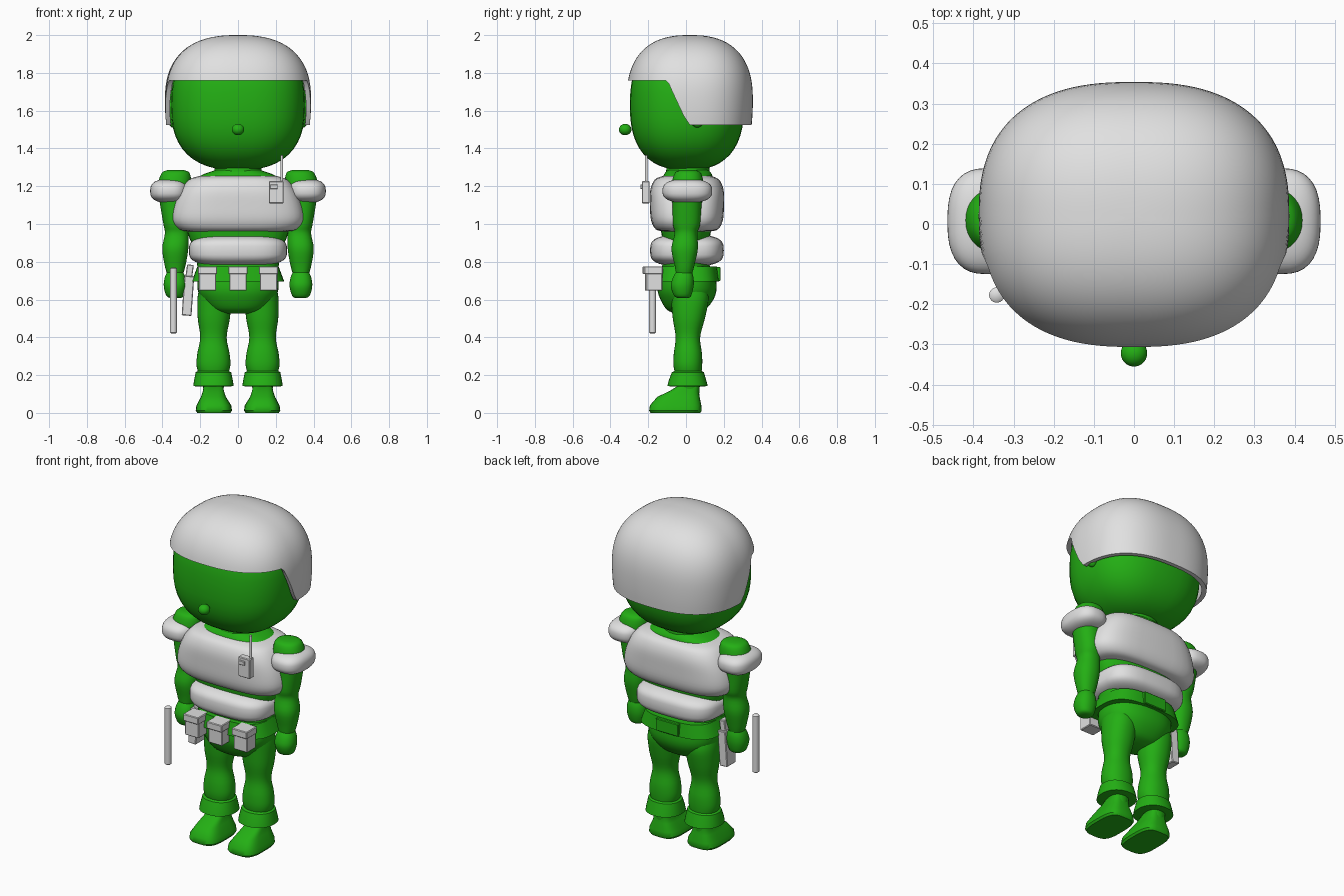
import bpy, bmesh
from math import cos, sin, pi, radians
from mathutils import Matrix, Vector

old = bpy.data.objects.get("Cube")
if old:
    bpy.data.objects.remove(old, do_unlink=True)


def material(name, color):
    mat = bpy.data.materials.new(name)
    mat.use_nodes = True
    mat.diffuse_color = color
    mat.node_tree.nodes["Principled BSDF"].inputs["Base Color"].default_value = color
    return mat


GREEN = material("bright green", (0.017, 0.43, 0.007, 1))
WHITE = material("light grey", (0.75, 0.75, 0.75, 1))


def finish(name, bm, mat, angle=40):
    """Turn a bmesh into a shaded, coloured object."""
    bmesh.ops.remove_doubles(bm, verts=bm.verts, dist=0.0002)
    mesh = bpy.data.meshes.new(name)
    bm.to_mesh(mesh)
    bm.free()
    mesh.materials.append(mat)
    mesh.shade_smooth()
    mesh.set_sharp_from_angle(angle=radians(angle))
    obj = bpy.data.objects.new(name, mesh)
    bpy.context.collection.objects.link(obj)
    return obj


def signed_power(value, power):
    return abs(value) ** power * (1 if value >= 0 else -1)


def outline(count, p):
    """Unit superellipse, counterclockwise."""
    turns = [2 * pi * i / count for i in range(count)]
    return [(signed_power(cos(a), 2 / p), signed_power(sin(a), 2 / p)) for a in turns]


def skin(bm, rings, caps=True):
    """Bridge point rings from bottom to top."""
    loops = [[bm.verts.new(co) for co in ring] for ring in rings]
    n = len(loops[0])
    for low, high in zip(loops, loops[1:]):
        for i in range(n):
            j = (i + 1) % n
            bm.faces.new((low[i], low[j], high[j], high[i]))
    if caps:
        bm.faces.new(loops[0][::-1])
        bm.faces.new(loops[-1])


def spline(rows, steps):
    """Smoothly interpolate between the section rows."""
    rows = [Vector(r) for r in rows]
    result = []
    for i in range(len(rows) - 1):
        a, b = rows[max(i - 1, 0)], rows[i]
        c, d = rows[i + 1], rows[min(i + 2, len(rows) - 1)]
        for s in range(steps):
            t = s / steps
            result.append(b + (c - a) * (t / 2) + (a * 2 - b * 5 + c * 4 - d) * (t * t / 2)
                          + (b * 3 - a - c * 3 + d) * (t ** 3 / 2))
    return result + [rows[-1]]


def loft(name, mat, rows, p=2.2, steps=4, side=1):
    """Stack sections given as (z, centre x, centre y, radius x, radius y)."""
    bm = bmesh.new()
    shape = outline(36, p)
    sections = spline(rows, steps) if steps > 1 else rows
    skin(bm, [[(x * side + rx * u, y + ry * v, z) for u, v in shape]
              for z, x, y, rx, ry in sections])
    return finish(name, bm, mat)


def pair(name, mat, rows, **options):
    for label, side in (("left_", 1), ("right_", -1)):
        loft(label + name, mat, rows, side=side, **options)


def blob(name, mat, centre, radii, p=2.0, q=2.0):
    """Superellipsoid: p squares the side profile, q the plan."""
    x, y, z = centre
    rx, ry, rz = radii
    rows = []
    for i in range(25):
        a = -pi / 2 + pi * (i + 0.03) / 24.06
        k = cos(a) ** (2 / p)
        rows.append((z + rz * signed_power(sin(a), 2 / p), x, y, rx * k, ry * k))
    return loft(name, mat, rows, p=q, steps=1)


def box(name, mat, centre, size, tilt=0, bevel=0.004):
    bm = bmesh.new()
    bmesh.ops.create_cube(bm, size=1)
    bmesh.ops.scale(bm, vec=size, verts=bm.verts)
    bmesh.ops.bevel(bm, geom=bm.edges[:], offset=bevel, segments=1, affect='EDGES')
    bm.transform(Matrix.Translation(centre) @ Matrix.Rotation(radians(tilt), 4, 'Y'))
    return finish(name, bm, mat, 25)


def rod(name, mat, x, y, low, high, r):
    tip = r / 3
    return loft(name, mat, [(low, x, y, r * 0.6, r * 0.6), (low + tip, x, y, r, r),
                            (high - tip, x, y, r, r), (high, x, y, r * 0.6, r * 0.6)],
                p=2, steps=1)


# Head, ears, nose and neck
blob("head", GREEN, (0, 0.005, 1.63), (0.355, 0.302, 0.345), 2.5, 2.5)
for label, s in (("left_ear", 1), ("right_ear", -1)):
    blob(label, GREEN, (s * 0.345, 0.06, 1.61), (0.035, 0.05, 0.1))
blob("nose", GREEN, (0, -0.322, 1.5), (0.033, 0.033, 0.03))
loft("neck", GREEN, [(1.22, 0, 0.01, 0.13, 0.12), (1.34, 0, 0.01, 0.12, 0.11)], steps=1)


# Helmet with a raised front rim that slants down to the sides
def rim_height(y):
    t = min(max((y + 0.1) / 0.11, 0), 1)
    return 1.76 - 0.235 * t


def helmet_scale(z):
    if z < 1.65:
        return 1 - 0.02 * ((1.65 - z) / 0.13) ** 2
    return max(1 - ((z - 1.65) / 0.35) ** 2.5, 0) ** 0.4


def helmet_ring(s, shell):
    ring = []
    for u, v in outline(120, 2.5):
        low = rim_height(0.02 + 0.333 * v)
        z = low + (2 - low) * (1 - (1 - s) ** 2)
        k = helmet_scale(z)
        ring.append(((0.387 - shell) * k * u, 0.02 + (0.334 - shell) * k * v,
                     z - shell * s))
    return ring


bm = bmesh.new()
inner = [helmet_ring(i / 24, 0.025) for i in range(24, -1, -1)]
outer = [helmet_ring(i / 24, 0) for i in range(25)]
skin(bm, inner + outer, caps=False)
finish("helmet", bm, WHITE)

# Torso, pelvis and belt
loft("torso", GREEN, [(0.74, 0, 0, 0.21, 0.13), (0.86, 0, 0, 0.23, 0.12),
                      (0.95, 0, 0, 0.265, 0.13), (1.08, 0, 0, 0.28, 0.15),
                      (1.2, 0, 0, 0.26, 0.14), (1.255, 0, 0.01, 0.2, 0.13),
                      (1.285, 0, 0.01, 0.12, 0.11)], p=2.6)
loft("pelvis", GREEN, [(0.525, 0, 0, 0.07, 0.05), (0.545, 0, 0, 0.14, 0.1),
                       (0.6, 0, 0.005, 0.19, 0.14), (0.66, 0, 0.005, 0.215, 0.157),
                       (0.75, 0, 0.005, 0.21, 0.15)], p=2.3)
loft("belt", GREEN, [(0.695, 0, 0.005, 0.245, 0.17), (0.775, 0, 0.005, 0.215, 0.16)],
     p=3, steps=1)
box("belt_back_pack", GREEN, (0, 0.168, 0.735), (0.15, 0.03, 0.075))

# Padded armour
loft("chest_armour", WHITE, [(0.96, 0, 0.005, 0.26, 0.12), (0.972, 0, 0.005, 0.315, 0.165),
                             (1.02, 0, 0.005, 0.35, 0.19), (1.1, 0, 0.005, 0.34, 0.196),
                             (1.18, 0, 0.005, 0.305, 0.194), (1.235, 0, 0.005, 0.26, 0.17),
                             (1.255, 0, 0.005, 0.2, 0.125)], p=3.2)
blob("waist_armour", WHITE, (0, 0.005, 0.86), (0.26, 0.195, 0.083), 3.2, 3.2)

# Arms, hands and shoulder pads
pair("arm", GREEN, [(1.285, 0.33, 0.01, 0.045, 0.04), (1.268, 0.33, 0.01, 0.075, 0.07),
                    (1.2, 0.337, 0.008, 0.088, 0.085), (1.1, 0.34, 0.005, 0.072, 0.077),
                    (1.0, 0.333, 0.003, 0.062, 0.072), (0.95, 0.325, 0, 0.062, 0.06),
                    (0.87, 0.332, -0.007, 0.069, 0.07), (0.78, 0.333, -0.008, 0.055, 0.052),
                    (0.735, 0.333, -0.01, 0.042, 0.042)][::-1])
pair("hand", GREEN, [(0.607, 0.33, -0.015, 0.025, 0.025), (0.62, 0.333, -0.018, 0.046, 0.045),
                     (0.67, 0.333, -0.02, 0.06, 0.06), (0.715, 0.333, -0.015, 0.055, 0.055),
                     (0.75, 0.333, -0.01, 0.04, 0.04)])
for label, s in (("left", 1), ("right", -1)):
    blob(label + "_shoulder_pad", WHITE, (s * 0.365, 0.007, 1.175), (0.1, 0.132, 0.063), 2.6, 2.6)

# Legs, boot cuffs and boots
pair("leg", GREEN, [(0.1, 0.13, 0.015, 0.05, 0.055), (0.16, 0.13, 0.015, 0.06, 0.06),
                    (0.24, 0.13, 0.01, 0.088, 0.075), (0.31, 0.13, 0.01, 0.086, 0.075),
                    (0.4, 0.13, 0.01, 0.07, 0.065), (0.5, 0.128, 0.015, 0.085, 0.085),
                    (0.6, 0.125, 0.02, 0.09, 0.1), (0.66, 0.12, 0.01, 0.085, 0.1)])
pair("boot_cuff", GREEN, [(0.14, 0.13, 0.008, 0.085, 0.085), (0.142, 0.13, 0.008, 0.107, 0.107),
                          (0.17, 0.13, 0.008, 0.103, 0.1), (0.215, 0.13, 0.01, 0.094, 0.085),
                          (0.225, 0.13, 0.01, 0.075, 0.065)], steps=1)
pair("boot", GREEN, [(0, 0.128, -0.056, 0.088, 0.132), (0.012, 0.128, -0.056, 0.096, 0.139),
                     (0.04, 0.128, -0.055, 0.092, 0.136), (0.085, 0.13, -0.04, 0.066, 0.112),
                     (0.115, 0.13, -0.01, 0.056, 0.078), (0.145, 0.13, 0.015, 0.05, 0.055)],
     p=3.4, steps=1)

# Belt pouches with lids
for label, x in (("right", -0.162), ("middle", 0), ("left", 0.162)):
    y = -0.172 if x else -0.18
    box(label + "_pouch", WHITE, (x, y + 0.005, 0.702), (0.092, 0.085, 0.11))
    box(label + "_pouch_lid", WHITE, (x, y, 0.755), (0.102, 0.098, 0.042))

# Holster on the right hip
box("holster", WHITE, (-0.265, -0.01, 0.62), (0.052, 0.085, 0.21), 4)
box("holster_grip", WHITE, (-0.257, -0.005, 0.745), (0.036, 0.05, 0.08), 8)

# Baton
rod("baton", WHITE, -0.342, -0.177, 0.42, 0.77, 0.019)

# Chest radio
box("radio", WHITE, (0.203, -0.213, 1.168), (0.078, 0.042, 0.118))
box("radio_button", WHITE, (0.19, -0.236, 1.197), (0.04, 0.012, 0.024), 0, 0.002)
rod("radio_antenna", WHITE, 0.232, -0.21, 1.22, 1.365, 0.007)
